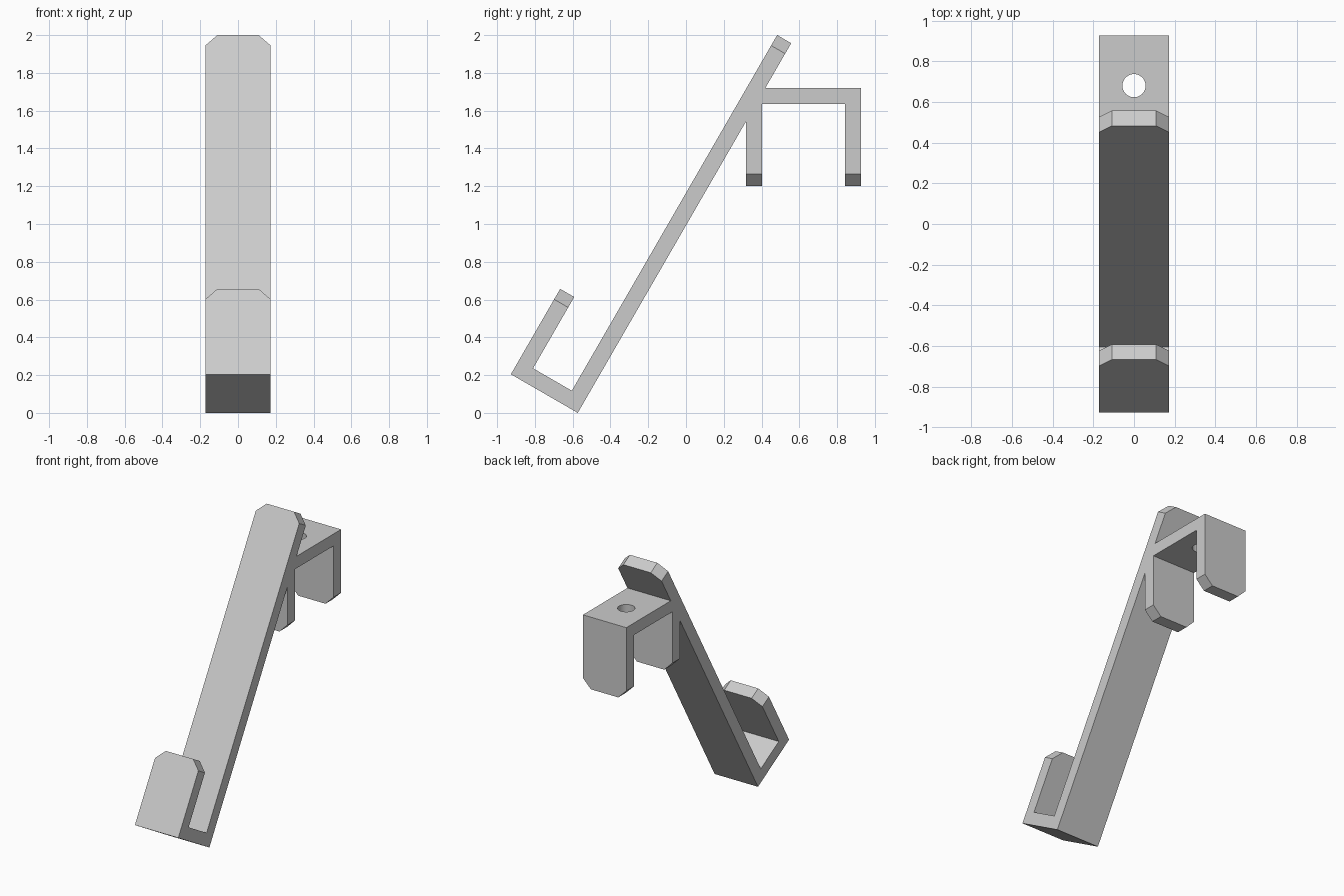
import bpy, bmesh, math
from mathutils import Vector

cube = bpy.data.objects.get("Cube")
if cube:
    bpy.data.objects.remove(cube, do_unlink=True)

HALF_W = 0.173      # half the strip width
T = 0.086           # strip thickness
CHAMFER = 0.064     # corner cut on each free end
HOLE_R = 0.057

grey = bpy.data.materials.new("plain grey")
grey.use_nodes = True
colour = (0.6, 0.6, 0.6, 1)
grey.diffuse_color = colour
grey.node_tree.nodes["Principled BSDF"].inputs["Base Color"].default_value = colour

# Side profile in (y, z): strip leaning back at 60 degrees
along = Vector((0.5, math.sqrt(3) / 2))
out = Vector((-along.y, along.x))
heel = Vector((-0.573, 0.0))


def lean(s, t):
    """Point s along the leaning strip and t out towards the front."""
    return heel + along * s + out * t


def on_back(y=None, z=None):
    """Point on the strip's back face at a given y or z."""
    s = (y - heel.x) / along.x if y is not None else z / along.y
    return lean(s, 0)


LENGTH, HOOK_DEPTH, HOOK_HEIGHT = 2.26, 0.409, 0.522
Y_FRONT, Y_BACK, Z_LEG, Z_TOP = 0.317, 0.927, 1.2, 1.72

tips = [
    (Vector((Y_FRONT, Z_LEG)), Vector((Y_FRONT + T, Z_LEG))),
    (Vector((Y_BACK - T, Z_LEG)), Vector((Y_BACK, Z_LEG))),
    (lean(LENGTH, 0), lean(LENGTH, T)),
    (lean(HOOK_HEIGHT, HOOK_DEPTH - T), lean(HOOK_HEIGHT, HOOK_DEPTH)),
]
profile = [
    heel, on_back(y=Y_FRONT),
    *tips[0],                                         # front leg of clip
    Vector((Y_FRONT + T, Z_TOP - T)), Vector((Y_BACK - T, Z_TOP - T)),
    *tips[1],                                         # back leg of clip
    Vector((Y_BACK, Z_TOP)), on_back(z=Z_TOP),
    *tips[2],                                         # top of strip
    lean(T, T), lean(T, HOOK_DEPTH - T),
    *tips[3],                                         # lip of hook
    lean(0, HOOK_DEPTH),
]

# Extrude the profile across the width
bm = bmesh.new()
face = bm.faces.new([bm.verts.new((-HALF_W, p.x, p.y)) for p in profile])
new = bmesh.ops.extrude_face_region(bm, geom=[face])["geom"]
bmesh.ops.translate(bm, vec=(2 * HALF_W, 0, 0),
                    verts=[g for g in new if isinstance(g, bmesh.types.BMVert)])
bmesh.ops.recalc_face_normals(bm, faces=bm.faces)


# Cut the corners of the four free ends
def is_tip(edge):
    a, b = (v.co for v in edge.verts)
    if abs(a.x - b.x) > 0.01:
        return False
    mid = ((a + b) / 2).yz
    return any((mid - (p + q) / 2).length < 0.001 for p, q in tips)


bmesh.ops.bevel(bm, geom=[e for e in bm.edges if is_tip(e)], offset=CHAMFER,
                offset_type='OFFSET', segments=1, affect='EDGES')
mesh = bpy.data.meshes.new("hook_bracket")
bm.to_mesh(mesh)
bm.free()
mesh.materials.append(grey)
bracket = bpy.data.objects.new("hook_bracket", mesh)
bpy.context.collection.objects.link(bracket)

# Round screw hole through the top of the clip
bpy.ops.mesh.primitive_cylinder_add(vertices=48, radius=HOLE_R, depth=0.3,
                                    location=(0, 0.68, Z_TOP - T / 2))
cutter = bpy.context.object
cutter.name = "hole_cutter"
cutter.data.materials.append(grey)
cutter.hide_render = True
hole = bracket.modifiers.new("screw_hole", 'BOOLEAN')
hole.operation = 'DIFFERENCE'
hole.solver = 'EXACT'
hole.object = cutter

# Apply the cut, drop the cutter, and smooth only the hole wall
bpy.ops.object.select_all(action='DESELECT')
bracket.select_set(True)
bpy.context.view_layer.objects.active = bracket
bpy.ops.object.modifier_apply(modifier=hole.name)
bpy.data.objects.remove(cutter, do_unlink=True)
bpy.ops.object.shade_smooth_by_angle(angle=math.radians(30))
